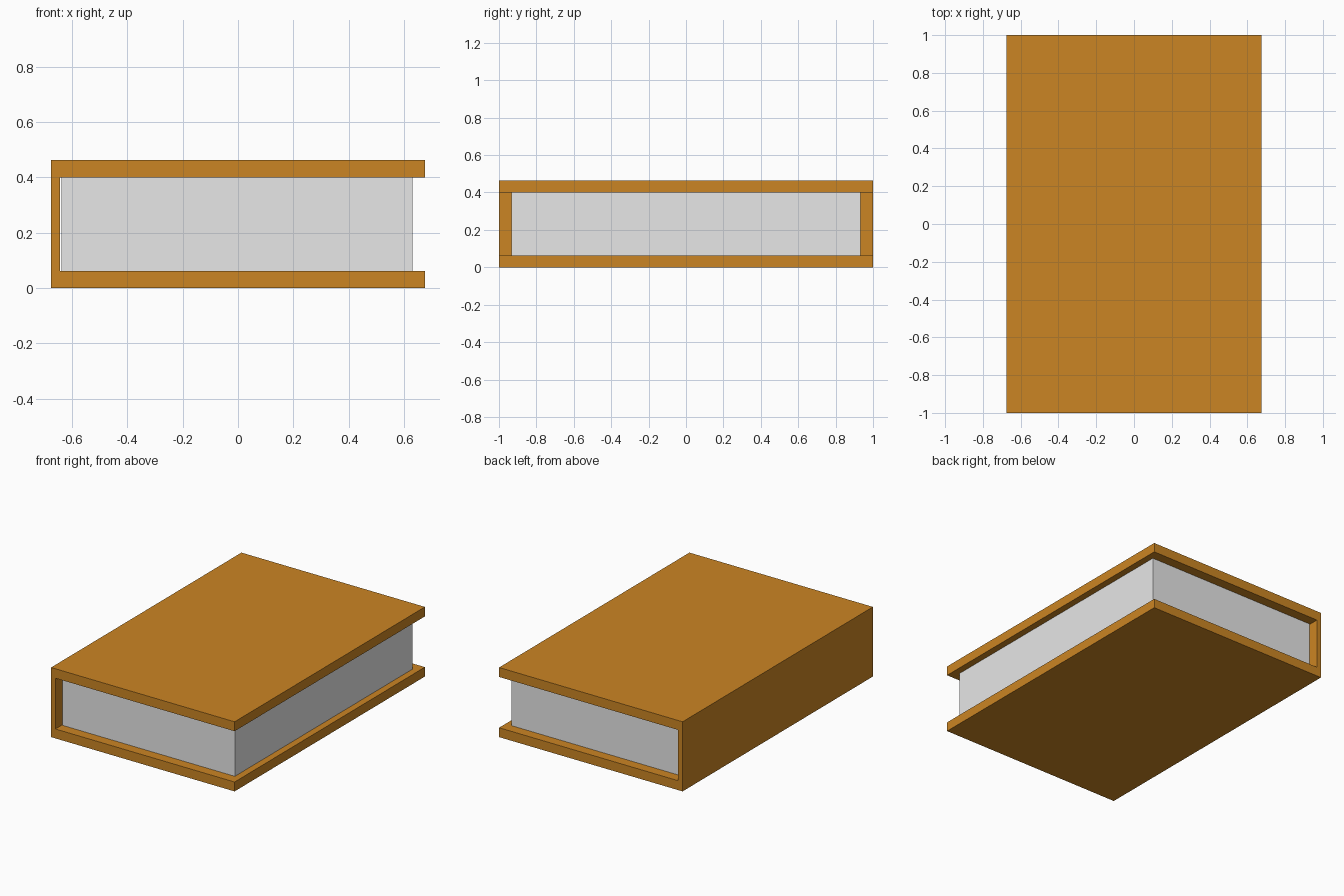
import bpy
import bmesh

if "Cube" in bpy.data.objects:
    bpy.data.objects.remove(bpy.data.objects["Cube"])


def material(name, rgb):
    m = bpy.data.materials.new(name)
    m.diffuse_color = (*rgb, 1.0)
    m.use_nodes = True
    m.node_tree.nodes["Principled BSDF"].inputs["Base Color"].default_value = m.diffuse_color
    return m


def extrude_profile(name, profile, half_length, mat):
    """Extrude an (x, z) outline along y, centred on y = 0."""
    bm = bmesh.new()
    face = bm.faces.new([bm.verts.new((x, -half_length, z)) for x, z in profile])
    out = bmesh.ops.extrude_face_region(bm, geom=[face])
    verts = [v for v in out["geom"] if isinstance(v, bmesh.types.BMVert)]
    bmesh.ops.translate(bm, verts=verts, vec=(0, 2 * half_length, 0))
    bmesh.ops.recalc_face_normals(bm, faces=bm.faces)
    mesh = bpy.data.meshes.new(name)
    bm.to_mesh(mesh)
    bm.free()
    mesh.materials.append(mat)
    obj = bpy.data.objects.new(name, mesh)
    bpy.context.collection.objects.link(obj)
    return obj


leather = material("brown cover", (0.60, 0.235, 0.017))
paper = material("white paper", (0.8, 0.8, 0.8))

W, H, T = 0.675, 0.463, 0.0625   # half width, height, board thickness
SPINE = -0.643                   # inner face of the spine
TOP = 0.40                       # underside of the upper board

# Cover: C-shaped section, open on the right
extrude_profile("book_cover", [
    (-W, 0), (W, 0), (W, T), (SPINE, T),
    (SPINE, TOP), (W, TOP), (W, H), (-W, H)], 1.0, leather)

# Page block, set back from the cover edges
extrude_profile("page_block", [
    (-0.638, T), (0.63, T), (0.63, TOP), (-0.638, TOP)], 0.933, paper)
